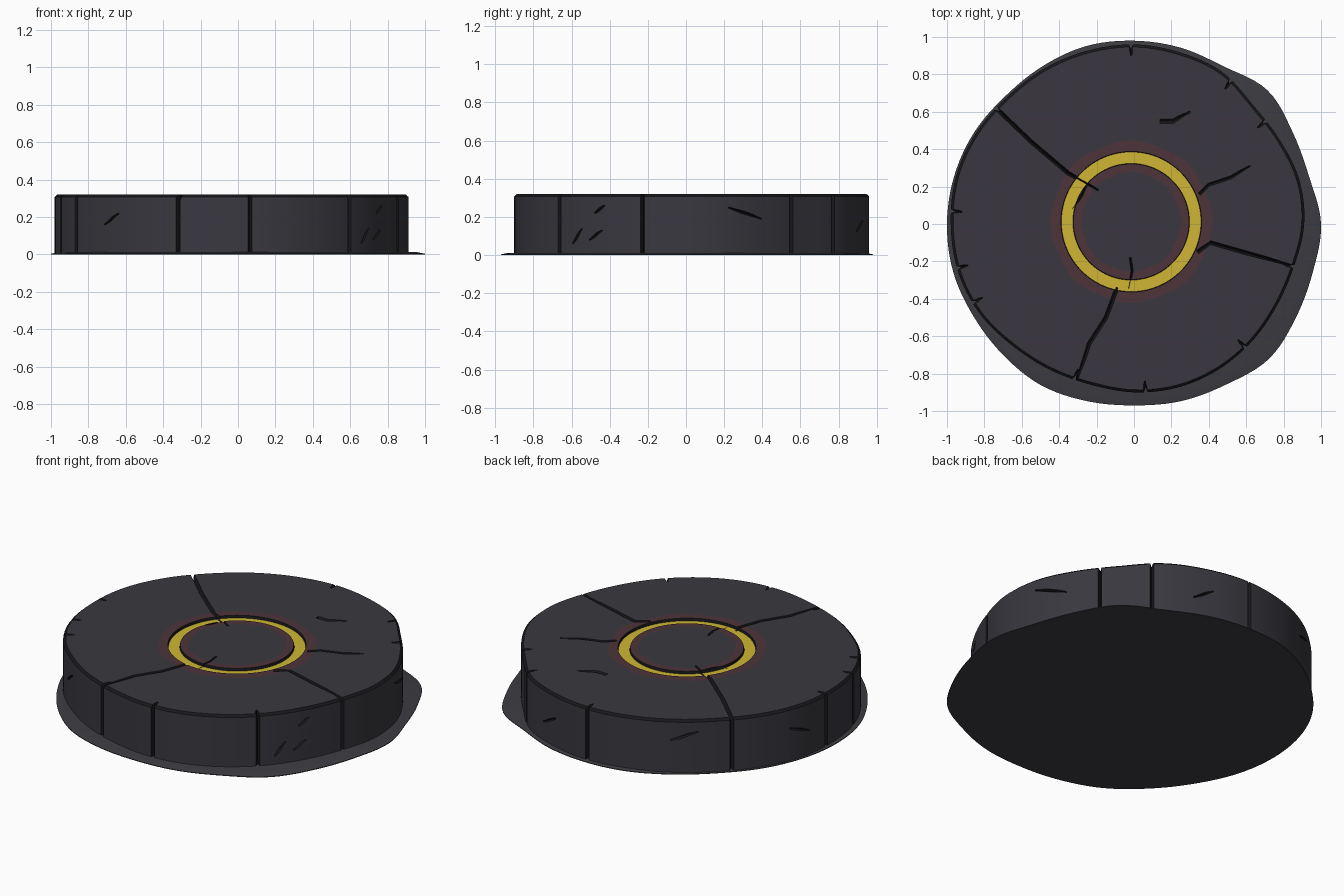
import bpy, bmesh, math
from mathutils import Vector

cube = bpy.data.objects.get("Cube")
if cube:
    bpy.data.objects.remove(cube, do_unlink=True)

TOP, SEGS = 0.32, 144
RING_CENTRE = Vector((-0.015, 0.012, 0))

# Outline radii in hundredths, every 15 degrees from +x
STONE_R = [91, 91.5, 90, 90, 94, 95, 96, 96, 96, 96, 97.5, 98.5,
           98, 97.5, 95.5, 92, 90, 89, 90, 90.5, 90, 89, 88, 88.5]
SKIRT_R = [100, 97, 98, 101, 97, 97.5, 98, 98.5, 97.5, 97, 98.5, 99.5,
           100, 100, 99, 99, 99.5, 98, 97, 98, 99, 102, 100, 99]


def material(name, rgb):
    m = bpy.data.materials.new(name)
    m.use_nodes = True
    m.diffuse_color = (*rgb, 1)
    bsdf = m.node_tree.nodes["Principled BSDF"]
    bsdf.inputs["Base Color"].default_value = (*rgb, 1)
    bsdf.inputs["Roughness"].default_value = 0.9
    return m


MATS = [material("dark stone", (0.041, 0.039, 0.049)),
        material("dull red", (0.075, 0.034, 0.043)),
        material("yellow", (0.62, 0.47, 0.035)),
        material("crack black", (0.009, 0.009, 0.011)),
        material("ground stone", (0.046, 0.045, 0.054))]
STONE, RED, YELLOW, CRACK, GROUND = range(5)


def radius(table, angle):
    """Smooth closed curve through the radius table."""
    n = len(table)
    t = (angle / math.tau * n) % n
    i, f = int(t), t % 1
    a, b, c, d = (table[(i + k) % n] / 100 for k in (-1, 0, 1, 2))
    return b + 0.5 * f * (c - a + f * (2*a - 5*b + 4*c - d + f * (3*(b - c) + d - a)))


def direction(angle):
    return Vector((math.cos(angle), math.sin(angle), 0))


def outline(table, inset, z):
    return [direction(a) * (radius(table, a) - inset) + Vector((0, 0, z))
            for a in (math.tau * i / SEGS for i in range(SEGS))]


def circle(r, z, wobble=0.0):
    return [RING_CENTRE + direction(a) * r * (1 + wobble * math.cos(8 * a)) + Vector((0, 0, z))
            for a in (math.tau * i / SEGS for i in range(SEGS))]


def make_object(name, bm):
    bmesh.ops.recalc_face_normals(bm, faces=bm.faces)
    mesh = bpy.data.meshes.new(name)
    bm.to_mesh(mesh)
    bm.free()
    for m in MATS:
        mesh.materials.append(m)
    obj = bpy.data.objects.new(name, mesh)
    bpy.context.collection.objects.link(obj)
    return obj


def loft(name, loops, mats, cap):
    """Bridge the loops in order and cap both ends."""
    bm = bmesh.new()
    rows = [[bm.verts.new(p) for p in loop] for loop in loops]
    for lower, upper, mat in zip(rows, rows[1:], mats):
        for i in range(SEGS):
            j = (i + 1) % SEGS
            bm.faces.new((lower[i], lower[j], upper[j], upper[i])).material_index = mat
    for row in (rows[0], rows[-1]):
        bm.faces.new(row).material_index = cap
    return make_object(name, bm)


def smooth(obj):
    bpy.ops.object.select_all(action='DESELECT')
    bpy.context.view_layer.objects.active = obj
    obj.select_set(True)
    bpy.ops.object.shade_smooth_by_angle(angle=math.radians(30))


# Thin ragged sheet under the stone
skirt = loft("ground_skirt",
             [outline(SKIRT_R, 0, 0), outline(SKIRT_R, 0, 0.004), outline(SKIRT_R, 0.04, 0.012)],
             [GROUND, GROUND], GROUND)

# Stone slab with worn rim, red bands and recessed yellow ring
GROOVE = TOP - 0.015
slab = loft("stone_slab",
            [outline(STONE_R, 0, 0.006), outline(STONE_R, 0, TOP - 0.012),
             outline(STONE_R, 0.014, TOP), circle(0.43, TOP, 0.012),
             circle(0.376, TOP), circle(0.373, GROOVE), circle(0.312, GROOVE),
             circle(0.309, TOP), circle(0.265, TOP, 0.012)],
            [STONE, CRACK, STONE, RED, CRACK, YELLOW, CRACK, RED], STONE)


def groove(bm, path, normals, widths, depth):
    """V-shaped cutter along a path; normals point out of the stone."""
    rows = []
    for i, (p, n, w) in enumerate(zip(path, normals, widths)):
        along = path[min(i + 1, len(path) - 1)] - path[max(i - 1, 0)]
        side = along.cross(n).normalized()
        rows.append([bm.verts.new(q) for q in
                     (p + side * w * 1.5 + n * depth / 2, p - side * w * 1.5 + n * depth / 2,
                      p - n * depth)])
    for a, b in zip(rows, rows[1:]):
        for i in range(3):
            j = (i + 1) % 3
            bm.faces.new((a[i], a[j], b[j], b[i]))
    bm.faces.new(rows[0])
    bm.faces.new(rows[-1])


UP = Vector((0, 0, 1))
cuts = bmesh.new()

# Cracks and chips across the top: half width, depth, points
for width, depth, points in [
        (0.011, 0.03, [(-0.78, 0.66), (-0.55, 0.44), (-0.35, 0.27), (-0.19, 0.18)]),
        (0.009, 0.025, [(0.35, 0.16), (0.4, 0.21), (0.52, 0.25), (0.62, 0.31)]),
        (0.011, 0.03, [(0.34, -0.15), (0.41, -0.1), (0.62, -0.16), (0.9, -0.24)]),
        (0.011, 0.03, [(-0.09, -0.34), (-0.15, -0.5), (-0.24, -0.64), (-0.32, -0.87)]),
        (0.006, 0.02, [(-0.02, -0.18), (-0.01, -0.25), (-0.03, -0.35)]),
        (0.006, 0.02, [(-0.25, 0.22), (-0.28, 0.15), (-0.33, 0.08)]),
        (0.012, 0.01, [(0.14, 0.55), (0.21, 0.55), (0.3, 0.6)])]:
    path = [Vector((x, y, TOP)) for x, y in points]
    taper = [width] * (len(path) - 1) + [width * 0.4]
    groove(cuts, path, [UP] * len(path), taper, depth)

# Upright joints down the side, each with a short nick on the rim
for degrees in (38, 56, 91, 140, 176, 194, 206, 249, 274, 312, 345):
    a = math.radians(degrees)
    out = direction(a)
    rim = out * radius(STONE_R, a)
    groove(cuts, [rim - UP * 0.05, rim + UP * 0.16, rim + UP * 0.4], [out] * 3, [0.011] * 3, 0.025)
    nick = [rim + UP * TOP + out * k for k in (0.03, -0.03, -0.06)]
    groove(cuts, nick, [UP] * 3, [0.011, 0.009, 0.003], 0.02)

# Slanting chips on the side: start angle, angular length, height, rise
for degrees, sweep, z, rise in [(14, 12, 0.25, -0.06), (325, 5, 0.08, 0.05), (327, 4, 0.22, 0.04),
                                (318, 4, 0.06, 0.08), (120, 9, 0.2, 0.05), (70, 7, 0.12, 0.06),
                                (220, 6, 0.16, 0.06), (160, 8, 0.2, -0.05)]:
    angles = [math.radians(degrees + sweep * k / 2) for k in range(3)]
    path = [direction(a) * radius(STONE_R, a) + UP * (z + rise * k / 2)
            for k, a in enumerate(angles)]
    groove(cuts, path, [direction(a) for a in angles], [0.004, 0.008, 0.003], 0.012)

for f in cuts.faces:
    f.material_index = CRACK
cutter = make_object("crack_cutter", cuts)
cutter.hide_render = True

# Carve the cracks
carve = slab.modifiers.new("carve", 'BOOLEAN')
carve.operation = 'DIFFERENCE'
carve.solver = 'EXACT'
carve.use_self = True
carve.object = cutter
bpy.context.view_layer.objects.active = slab
bpy.ops.object.modifier_apply(modifier=carve.name)
bpy.data.objects.remove(cutter, do_unlink=True)

for obj in (skirt, slab):
    smooth(obj)
